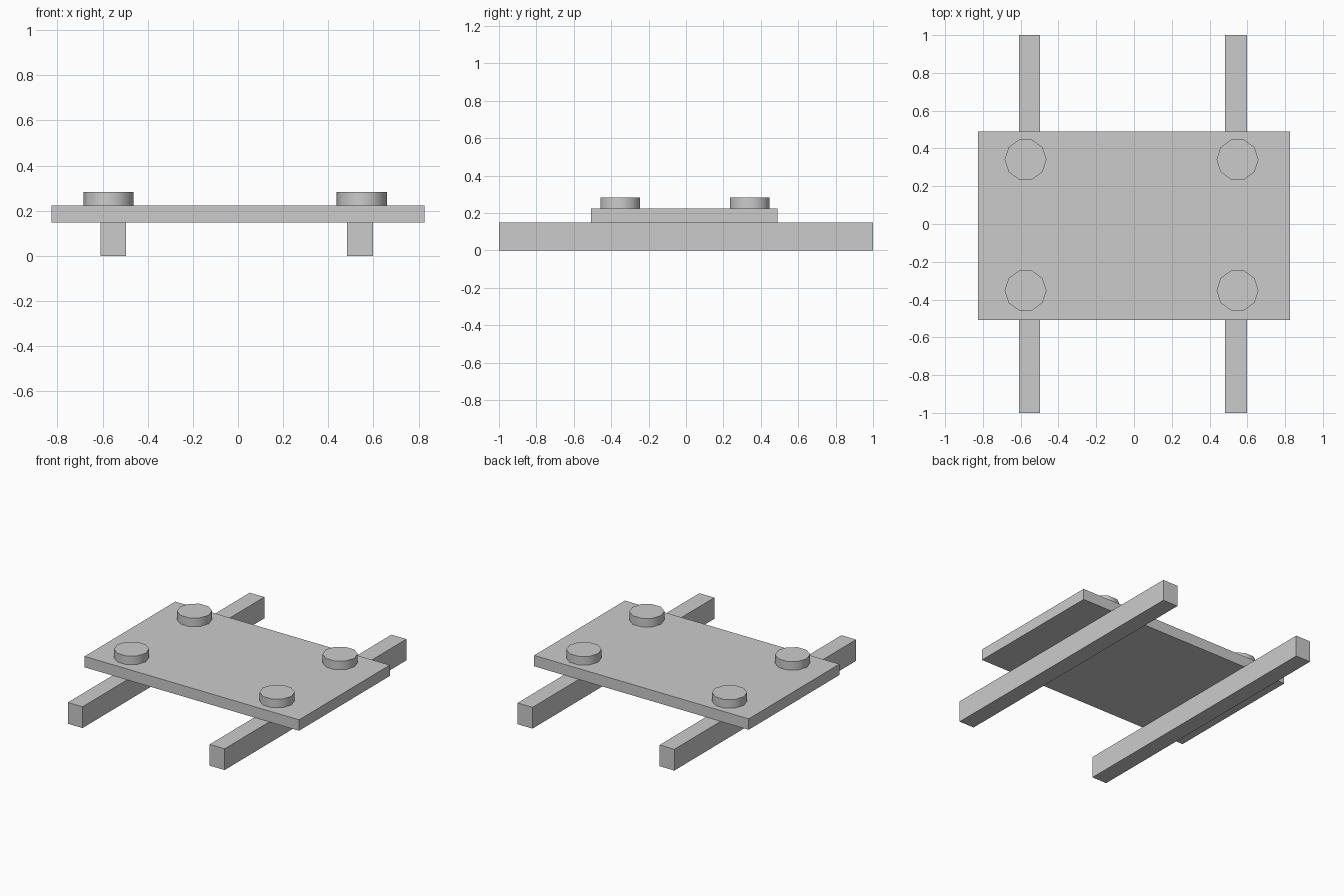
import bpy
from math import radians

if "Cube" in bpy.data.objects:
    bpy.data.objects.remove(bpy.data.objects["Cube"])


def box(name, lo, hi):
    """Axis-aligned box between two corners."""
    centre = [(a + b) / 2 for a, b in zip(lo, hi)]
    bpy.ops.mesh.primitive_cube_add(size=1, location=centre)
    ob = bpy.context.object
    ob.name = name
    ob.scale = [b - a for a, b in zip(lo, hi)]
    bpy.ops.object.transform_apply(location=False, rotation=False, scale=True)
    return ob


def peg(name, x, y, z0, z1, radius):
    """Ten-sided disc with corners pointing along x."""
    bpy.ops.mesh.primitive_cylinder_add(
        vertices=10, radius=radius, depth=z1 - z0,
        location=(x, y, (z0 + z1) / 2), rotation=(0, 0, radians(90)))
    ob = bpy.context.object
    ob.name = name
    bpy.ops.object.shade_smooth_by_angle(angle=radians(40))
    return ob


# Two long rails on the ground
for side, x0, x1 in (("left", -0.61, -0.497), ("right", 0.482, 0.597)):
    box(f"{side}_rail", (x0, -1, 0), (x1, 1, 0.148))

# Flat deck across the rails
box("deck", (-0.826, -0.508, 0.147), (0.826, 0.49, 0.223))

# Four round pegs near the deck corners
for side, x in (("left", -0.574), ("right", 0.548)):
    for end, y in (("front", -0.352), ("back", 0.341)):
        peg(f"{end}_{side}_peg", x, y, 0.223, 0.283, 0.111)
